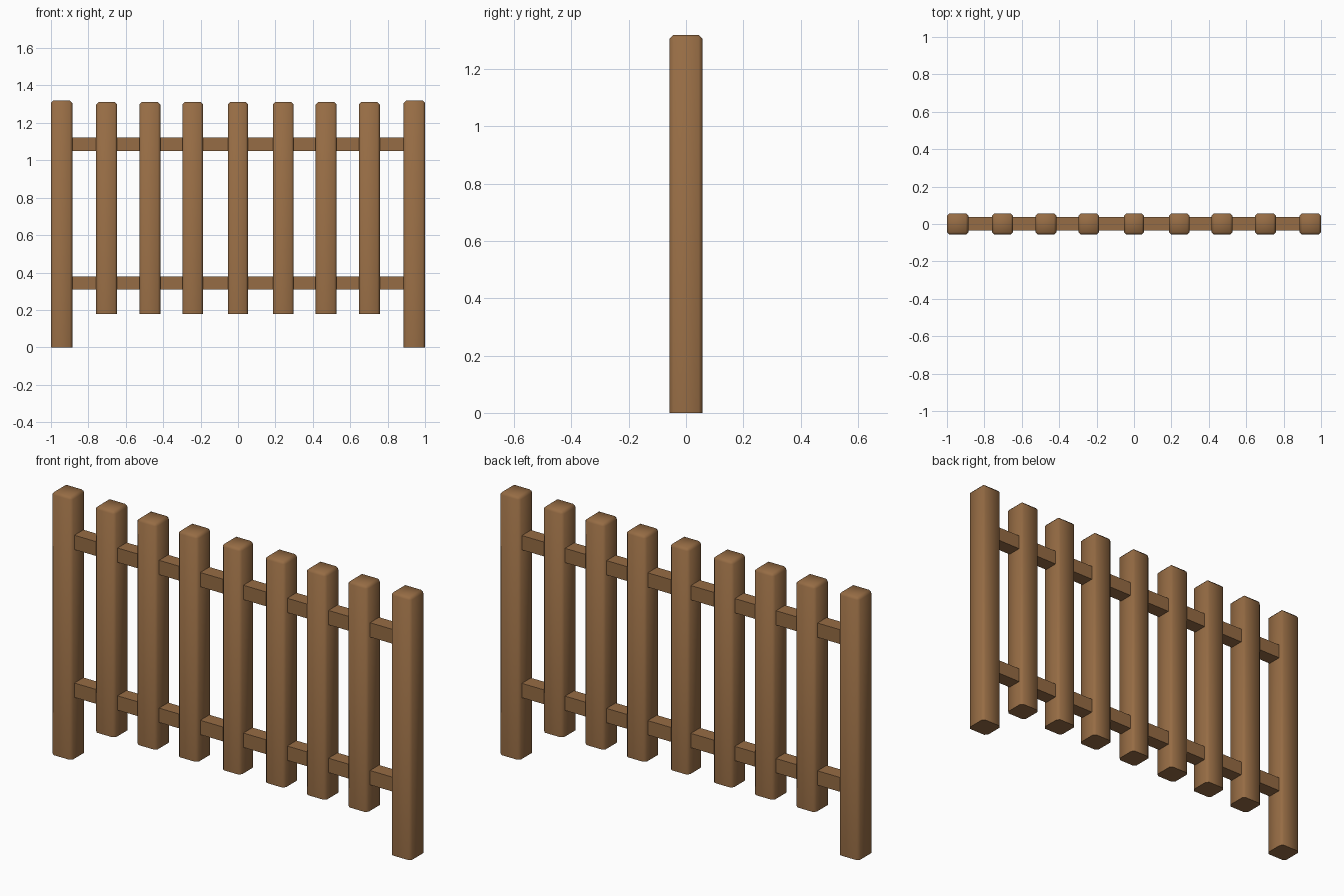
import bpy, bmesh, math

if "Cube" in bpy.data.objects:
    bpy.data.objects.remove(bpy.data.objects["Cube"])

wood = bpy.data.materials.new("brown_wood")
wood.diffuse_color = (0.305, 0.150, 0.058, 1)
wood.use_nodes = True
wood.node_tree.nodes["Principled BSDF"].inputs["Base Color"].default_value = wood.diffuse_color


def box(name, center, size, bevel=0.0):
    """Box; with bevel > 0 all edges except the bottom ones are chamfered."""
    bm = bmesh.new()
    bmesh.ops.create_cube(bm, size=1)
    bmesh.ops.scale(bm, vec=size, verts=bm.verts)
    if bevel:
        low = -size[2] / 2 + 1e-4
        edges = [e for e in bm.edges if any(v.co.z > low for v in e.verts)]
        bmesh.ops.bevel(bm, geom=edges, offset=bevel, segments=1,
                        profile=0.5, affect='EDGES')
    mesh = bpy.data.meshes.new(name)
    bm.to_mesh(mesh)
    bm.free()
    mesh.materials.append(wood)
    ob = bpy.data.objects.new(name, mesh)
    ob.location = center
    bpy.context.collection.objects.link(ob)
    if bevel:
        bpy.ops.object.select_all(action='DESELECT')
        ob.select_set(True)
        bpy.context.view_layer.objects.active = ob
        bpy.ops.object.shade_smooth_by_angle(angle=math.radians(60))
    return ob


def upright(name, x, z0, z1, width):
    box(name, (x, 0, (z0 + z1) / 2), (width, 0.114, z1 - z0), 0.013)


# End posts standing on the ground
for side, x in (("left", -0.943), ("right", 0.943)):
    upright(side + "_post", x, 0, 1.32, 0.114)

# Pickets raised above the ground
for i, x in enumerate((-0.702, -0.471, -0.242, 0, 0.242, 0.471, 0.702)):
    upright(f"picket_{i + 1}", x, 0.177, 1.312, 0.107 if x == 0 else 0.112)

# Horizontal rails
for name, z in (("lower_rail", 0.344), ("upper_rail", 1.087)):
    box(name, (0, 0.002, z), (1.80, 0.072, 0.072))
